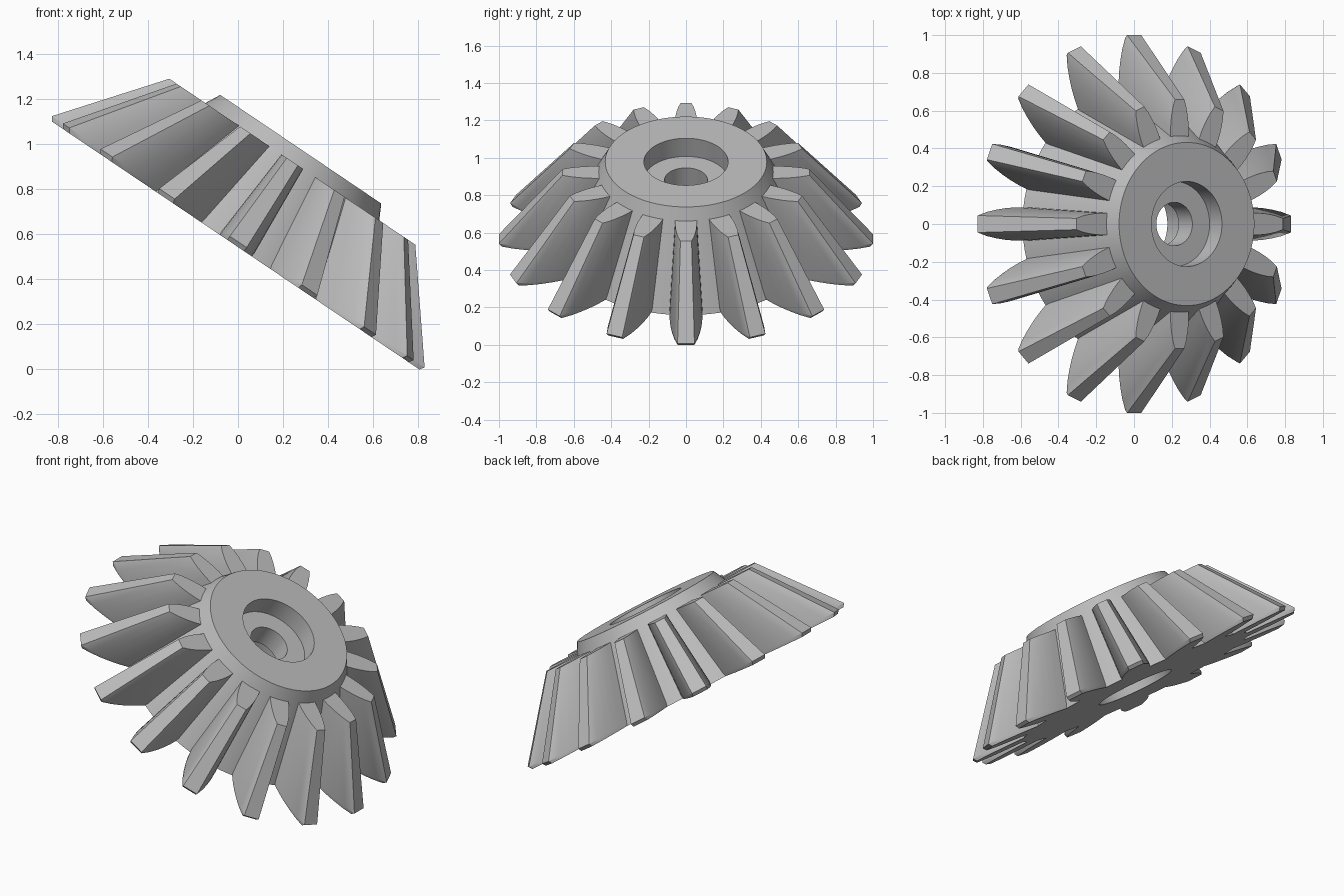
import bpy, bmesh, math
from mathutils import Matrix

cube = bpy.data.objects.get("Cube")
if cube:
    bpy.data.objects.remove(cube, do_unlink=True)

TEETH = 16
SEGMENTS = 96
TILT = Matrix.Translation((-0.01, 0, 0.55)) @ Matrix.Rotation(math.radians(34), 4, 'Y')

steel = bpy.data.materials.new("plain grey")
steel.use_nodes = True
grey = (0.5, 0.5, 0.5, 1)
steel.diffuse_color = grey
steel.node_tree.nodes["Principled BSDF"].inputs["Base Color"].default_value = grey


def finish(name, bm):
    """Turn a bmesh into a tilted, smooth-shaded grey object."""
    bmesh.ops.recalc_face_normals(bm, faces=bm.faces)
    mesh = bpy.data.meshes.new(name)
    bm.to_mesh(mesh)
    bm.free()
    mesh.materials.append(steel)
    obj = bpy.data.objects.new(name, mesh)
    bpy.context.collection.objects.link(obj)
    obj.matrix_world = TILT
    bpy.ops.object.select_all(action='DESELECT')
    obj.select_set(True)
    bpy.context.view_layer.objects.active = obj
    bpy.ops.object.shade_smooth_by_angle(angle=math.radians(25))
    return obj


def bridge(bm, a, b):
    for i in range(len(a)):
        j = (i + 1) % len(a)
        bm.faces.new((a[i], a[j], b[j], b[i]))


# Hub: lathed cone with a stepped bore, as (radius, height) points
profile = [(0.70, 0), (0.432, 0.517), (0.225, 0.517), (0.225, 0.40),
           (0.115, 0.40), (0.115, 0.27), (0.225, 0.27), (0.225, 0)]
bm = bmesh.new()
rings = []
for r, h in profile:
    angles = [math.tau * i / SEGMENTS for i in range(SEGMENTS)]
    rings.append([bm.verts.new((r * math.cos(a), r * math.sin(a), h)) for a in angles])
for k, ring in enumerate(rings):
    bridge(bm, ring, rings[(k + 1) % len(rings)])
finish("gear_hub", bm)

# Teeth: one curved flank as (radius, half width), mirrored and tapered to the apex
flank = [(0.66, 0.088), (0.76, 0.088), (0.82, 0.084), (0.88, 0.076),
         (0.94, 0.064), (1.0, 0.045)]
outline = flank + [(r, -w) for r, w in reversed(flank)]
levels = [(0, 0.985), (0.02, 1.0), (0.45, 0.66)]
bm = bmesh.new()
for t in range(TEETH):
    turn = Matrix.Rotation(math.tau * t / TEETH, 3, 'Z')
    loops = []
    for h, s in levels:
        loop = [bm.verts.new((r * s, w * s, h)) for r, w in outline]
        bmesh.ops.rotate(bm, verts=loop, cent=(0, 0, 0), matrix=turn)
        loops.append(loop)
    for lower, upper in zip(loops, loops[1:]):
        bridge(bm, lower, upper)
    bm.faces.new(loops[0])
    bm.faces.new(loops[-1])
finish("gear_teeth", bm)
